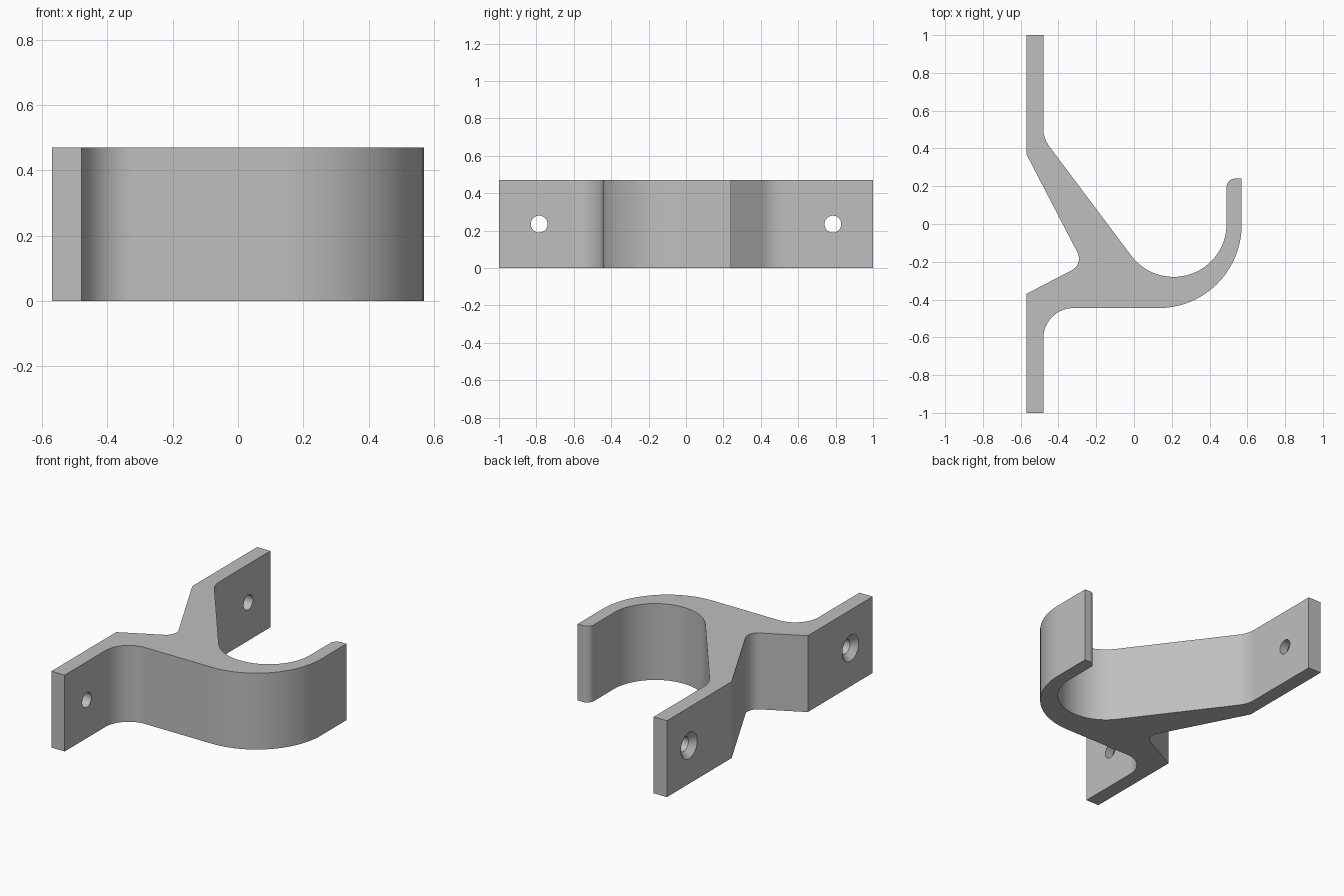
import bpy
import bmesh
import math
from mathutils import Vector

HEIGHT = 0.47
ARC_STEPS = 24

cube = bpy.data.objects.get("Cube")
if cube:
    bpy.data.objects.remove(cube, do_unlink=True)

grey = bpy.data.materials.new("Satin grey")
grey.use_nodes = True
colour = (0.52, 0.52, 0.52, 1)
grey.diffuse_color = colour
grey.node_tree.nodes["Principled BSDF"].inputs["Base Color"].default_value = colour


def rounded_outline(corners):
    """Turn (x, y, radius) corners into an outline with tangent arcs."""
    points = []
    for i, (x, y, r) in enumerate(corners):
        p = Vector((x, y))
        if r == 0:
            points.append(p)
            continue
        a = (Vector(corners[i - 1][:2]) - p).normalized()
        b = (Vector(corners[(i + 1) % len(corners)][:2]) - p).normalized()
        half = a.angle(b) / 2
        centre = p + (a + b).normalized() * (r / math.sin(half))
        start = p + a * (r / math.tan(half)) - centre
        end = p + b * (r / math.tan(half)) - centre
        first = math.atan2(start.y, start.x)
        turn = math.atan2(start.x * end.y - start.y * end.x, start.dot(end))
        for k in range(ARC_STEPS + 1):
            t = first + turn * k / ARC_STEPS
            points.append(centre + r * Vector((math.cos(t), math.sin(t))))
    return [p for i, p in enumerate(points) if (p - points[i - 1]).length > 0.001]


def make_object(name, bm):
    bmesh.ops.recalc_face_normals(bm, faces=bm.faces[:])
    mesh = bpy.data.meshes.new(name)
    bm.to_mesh(mesh)
    bm.free()
    mesh.materials.append(grey)
    obj = bpy.data.objects.new(name, mesh)
    bpy.context.collection.objects.link(obj)
    return obj


def screw_hole_cutter(y):
    """Through hole along x with a countersink on the wall side."""
    bm = bmesh.new()
    rings = []
    for x, r in ((-0.60, 0.11), (-0.535, 0.045), (-0.44, 0.045)):
        rings.append([bm.verts.new((x, y + r * math.cos(t), HEIGHT / 2 + r * math.sin(t)))
                      for t in (math.tau * k / 48 for k in range(48))])
    for lower, upper in zip(rings, rings[1:]):
        for k in range(48):
            bm.faces.new((lower[k - 1], lower[k], upper[k], upper[k - 1]))
    bm.faces.new(rings[0])
    bm.faces.new(rings[-1])
    cutter = make_object("screw_hole_cutter", bm)
    cutter.hide_render = True
    return cutter


# Bracket outline: lower flange, hook, brace, upper flange, notch
outline = rounded_outline([
    (-0.57, -1, 0), (-0.48, -1, 0), (-0.48, -0.445, 0.16),
    (0.57, -0.445, 0.44), (0.57, 0.24, 0), (0.49, 0.24, 0.045),
    (0.49, -0.28, 0.28), (0.07, -0.28, 0.28),
    (-0.48, 0.453, 0.16), (-0.48, 1, 0), (-0.57, 1, 0),
    (-0.57, 0.37, 0), (-0.267, -0.213, 0.07), (-0.57, -0.37, 0),
])
bm = bmesh.new()
base = bm.faces.new([bm.verts.new((p.x, p.y, 0)) for p in outline])
raised = bmesh.ops.extrude_face_region(bm, geom=[base], use_keep_orig=True)
bmesh.ops.translate(bm, vec=(0, 0, HEIGHT),
                    verts=[v for v in raised["geom"] if isinstance(v, bmesh.types.BMVert)])
bracket = make_object("hook_bracket", bm)

# Countersunk screw holes in both flanges
bpy.ops.object.select_all(action="DESELECT")
bpy.context.view_layer.objects.active = bracket
bracket.select_set(True)
for y in (-0.785, 0.785):
    cutter = screw_hole_cutter(y)
    cut = bracket.modifiers.new("Screw hole", "BOOLEAN")
    cut.operation = "DIFFERENCE"
    cut.solver = "EXACT"
    cut.object = cutter
    bpy.ops.object.modifier_apply(modifier=cut.name)
    bpy.data.objects.remove(cutter, do_unlink=True)

# Smooth curves with crisp edges
bpy.ops.object.shade_smooth_by_angle(angle=math.radians(20))
weighted = bracket.modifiers.new("Weighted normals", "WEIGHTED_NORMAL")
weighted.keep_sharp = True
